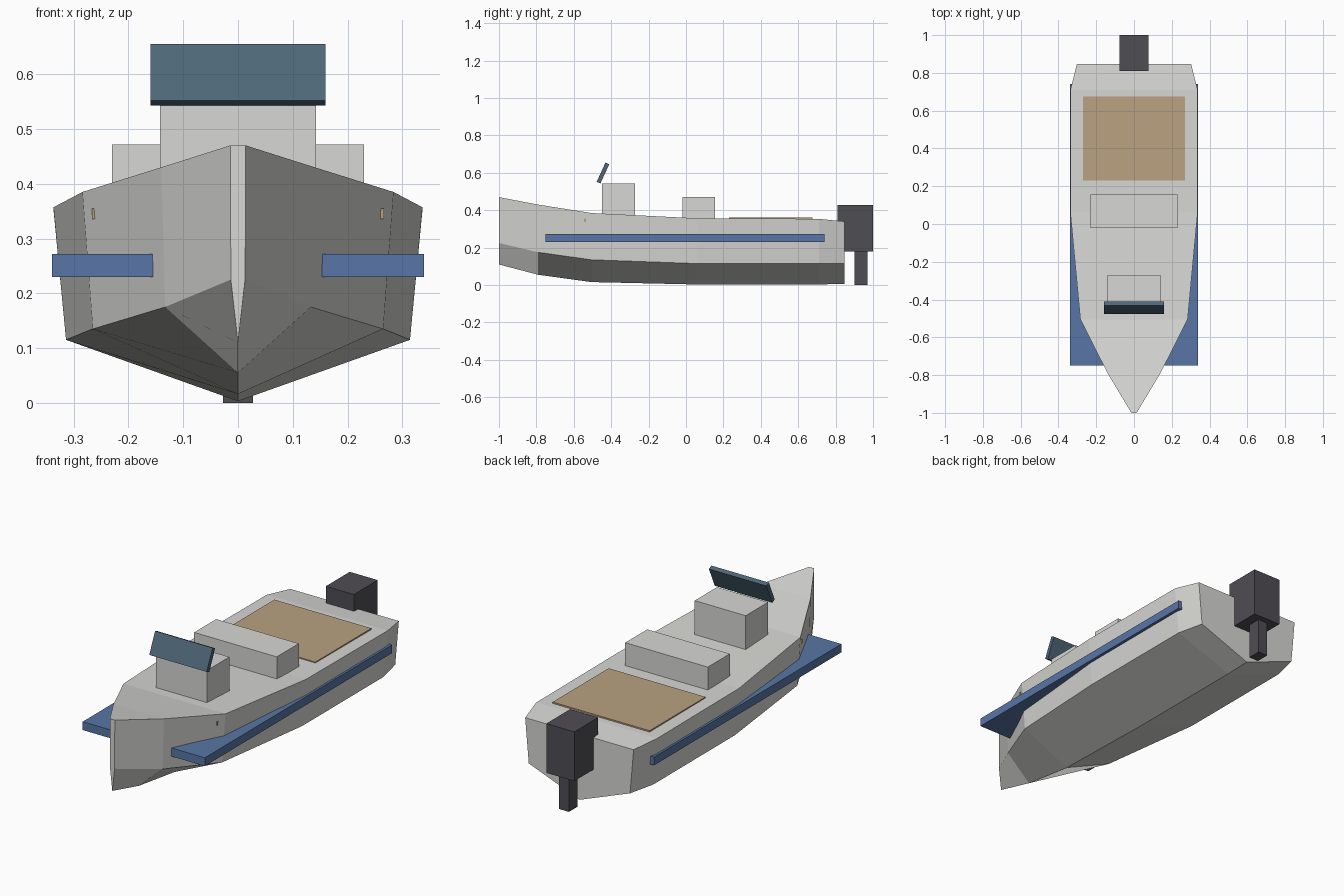
import bpy
import bmesh
from mathutils import Matrix, Vector

cube = bpy.data.objects.get("Cube")
if cube:
    bpy.data.objects.remove(cube, do_unlink=True)


def make_material(name, rgb):
    mat = bpy.data.materials.new(name)
    mat.use_nodes = True
    colour = (*rgb, 1)
    mat.diffuse_color = colour
    bsdf = next(n for n in mat.node_tree.nodes if n.type == "BSDF_PRINCIPLED")
    bsdf.inputs["Base Color"].default_value = colour
    return mat


hull_grey = make_material("pale grey", (0.68, 0.68, 0.66))
rail_blue = make_material("blue", (0.098, 0.18, 0.38))
deck_tan = make_material("tan", (0.49, 0.36, 0.22))
motor_dark = make_material("charcoal", (0.078, 0.074, 0.086))
glass_blue = make_material("slate blue", (0.076, 0.135, 0.19))


def add_object(name, bm, mat):
    bmesh.ops.recalc_face_normals(bm, faces=bm.faces)
    mesh = bpy.data.meshes.new(name)
    bm.to_mesh(mesh)
    bm.free()
    mesh.materials.append(mat)
    obj = bpy.data.objects.new(name, mesh)
    bpy.context.scene.collection.objects.link(obj)
    return obj


def box(name, low, high, mat, tilt=0):
    low, high = Vector(low), Vector(high)
    bm = bmesh.new()
    bmesh.ops.create_cube(bm, size=1)
    bmesh.ops.scale(bm, vec=high - low, verts=bm.verts)
    obj = add_object(name, bm, mat)
    obj.matrix_world = Matrix.Translation((low + high) / 2) @ Matrix.Rotation(tilt, 4, "X")
    return obj


# Hull stations: y, gunwale half width and height, chine half width and height, keel height
stations = [
    (-1.0, 0.014, 0.470, 0.013, 0.225, 0.110),
    (-0.79, 0.140, 0.430, 0.133, 0.175, 0.055),
    (-0.505, 0.284, 0.385, 0.265, 0.135, 0.016),
    (0.06, 0.337, 0.357, 0.314, 0.115, 0.003),
    (0.71, 0.337, 0.354, 0.314, 0.115, 0.003),
    (0.848, 0.302, 0.340, 0.282, 0.115, 0.007),
]
bm = bmesh.new()
rings = []
for y, gx, gz, cx, cz, kz in stations:
    section = [(gx, gz), (cx, cz), (0, kz), (-cx, cz), (-gx, gz)]
    rings.append([bm.verts.new((x, y, z)) for x, z in section])
for a, b in zip(rings, rings[1:]):
    for i in range(5):
        j = (i + 1) % 5
        bm.faces.new((a[i], a[j], b[j], b[i]))
bm.faces.new(rings[0])
bm.faces.new(rings[-1])
add_object("hull", bm, hull_grey)

# Rub rail slab running through the hull
box("side_rails", (-0.34, -0.75, 0.23), (0.34, 0.74, 0.272), rail_blue)

# Deck fittings
box("console", (-0.142, -0.45, 0.34), (0.142, -0.272, 0.544), hull_grey)
box("seat", (-0.23, -0.02, 0.33), (0.23, 0.155, 0.472), hull_grey)
box("deck_pad", (-0.27, 0.23, 0.345), (0.27, 0.675, 0.361), deck_tan)
box("windscreen", (-0.16, -0.455, 0.5425), (0.16, -0.433, 0.6555), glass_blue, -0.428)

# Outboard motor
box("motor_housing", (-0.078, 0.81, 0.18), (0.078, 1.0, 0.428), motor_dark)
box("motor_leg", (-0.027, 0.9, 0.0), (0.027, 0.97, 0.19), motor_dark)

# Small bow fittings
for side, name in ((1, "left_bow_fitting"), (-1, "right_bow_fitting")):
    x = side * 0.2635
    box(name, (x - 0.003, -0.545, 0.336), (x + 0.003, -0.535, 0.355), deck_tan)
